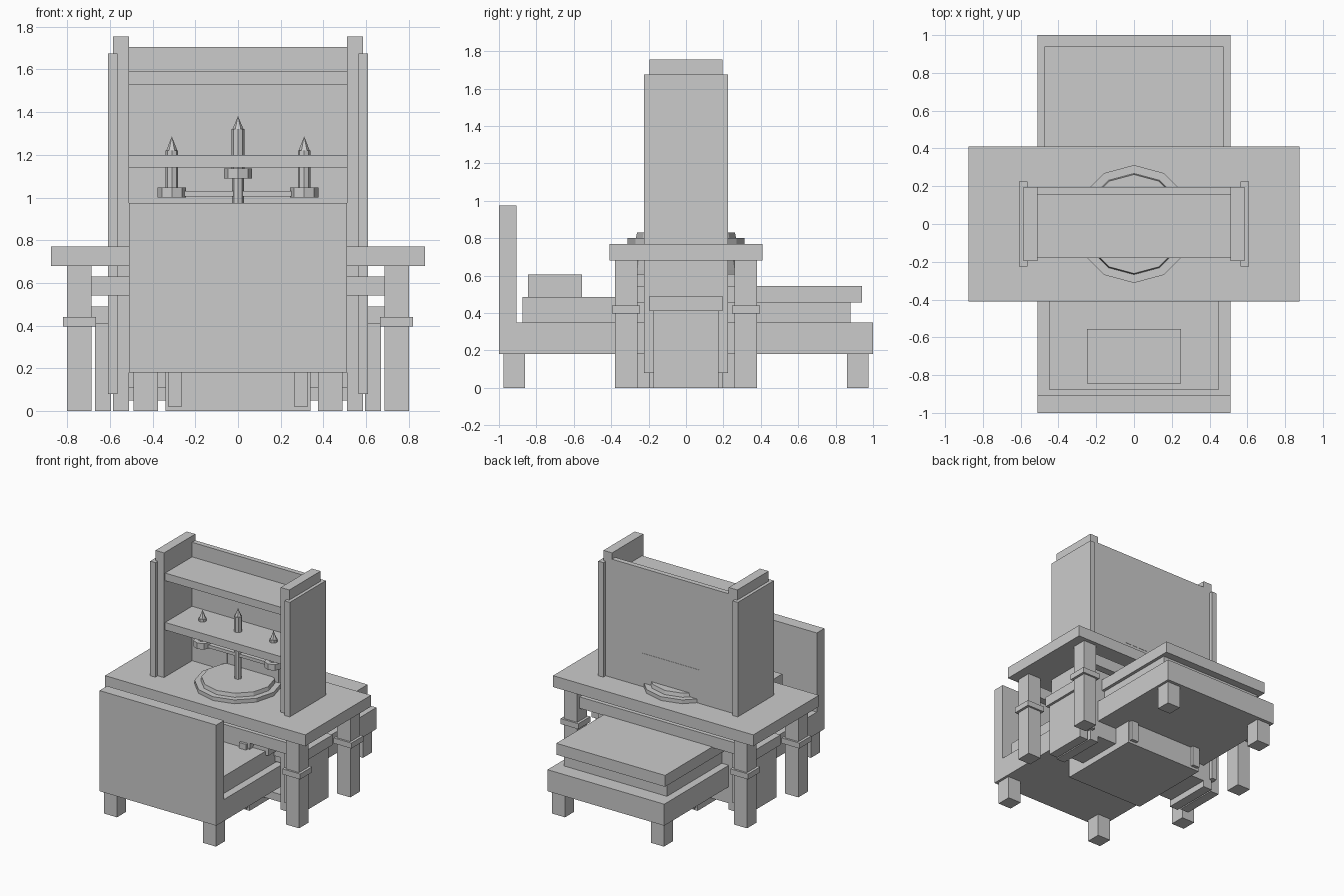
import bpy, bmesh, math
from mathutils import Matrix

if "Cube" in bpy.data.objects:
    bpy.data.objects.remove(bpy.data.objects["Cube"])


def finish(name, bm):
    me = bpy.data.meshes.new(name)
    bm.to_mesh(me)
    bm.free()
    ob = bpy.data.objects.new(name, me)
    bpy.context.collection.objects.link(ob)
    return ob


def box(name, x0, x1, y0, y1, z0, z1):
    bm = bmesh.new()
    m = Matrix.LocRotScale(((x0 + x1) / 2, (y0 + y1) / 2, (z0 + z1) / 2), None,
                           (x1 - x0, y1 - y0, z1 - z0))
    bmesh.ops.create_cube(bm, size=1, matrix=m)
    return finish(name, bm)


def mirrored(name, x0, x1, y0, y1, z0, z1, mx=True, my=False):
    for sx in ((1, -1) if mx else (1,)):
        for sy in ((1, -1) if my else (1,)):
            xs, ys = sorted((sx * x0, sx * x1)), sorted((sy * y0, sy * y1))
            box(name, *xs, *ys, z0, z1)


def lathe(name, profile, sides, x=0, turn=0.0):
    """Stack of flat-faced rings from (radius, z) pairs, capped at both ends."""
    bm = bmesh.new()
    rings = []
    for r, z in profile:
        rings.append([bm.verts.new((x + r * math.cos(turn + math.tau * i / sides),
                                    r * math.sin(turn + math.tau * i / sides), z))
                      for i in range(sides)])
    for a, b in zip(rings, rings[1:]):
        for i in range(sides):
            j = (i + 1) % sides
            bm.faces.new((a[i], a[j], b[j], b[i]))
    bm.faces.new(rings[0][::-1])
    bm.faces.new(rings[-1])
    bmesh.ops.remove_doubles(bm, verts=bm.verts, dist=1e-5)
    return finish(name, bm)


# Bed
box("bed_frame", -.51, .51, -.905, 1, .18, .35)
box("bed_headboard", -.51, .51, -1, -.905, .18, .975)
mirrored("bed_leg", .375, .49, .86, .975, 0, .18, my=True)
box("mattress", -.45, .45, -.875, .88, .35, .485)
box("blanket", -.475, .475, -.3, .94, .455, .545)
box("pillow", -.25, .25, -.845, -.555, .485, .605)

# Table
box("table_top", -.875, .875, -.41, .41, .68, .77)
mirrored("table_leg", .685, .8, .26, .38, 0, .68, my=True)
mirrored("table_leg_collar", .665, .82, .245, .395, .397, .44, my=True)
mirrored("table_apron", -.685, .685, .29, .35, .54, .63, mx=False, my=True)

# Bookcase
mirrored("bookcase_side", .51, .585, -.195, .195, 0, 1.755)
mirrored("bookcase_outer_panel", .565, .61, -.225, .225, .08, 1.675)
box("bookcase_back", -.51, .51, .155, .195, .05, 1.705)
for z in (.05, .36, .70, 1.14, 1.53):
    box("bookcase_shelf", -.51, .51, -.18, .155, z, z + .06)

# Bench
box("bench_seat", -.69, .69, -.195, .195, .41, .49)
mirrored("bench_leg", .595, .67, -.175, .175, 0, .41)

# Chest with straps
box("chest_body", -.34, .34, -.34, .34, 0, .5)
box("chest_lid", -.345, .345, -.345, .345, .5, .61)
mirrored("chest_strap", .265, .325, .34, .365, .02, .53, my=True)

# Barrel
lathe("barrel_body", [(.26, 0), (.30, .2), (.325, .415), (.30, .63), (.262, .83)], 12, turn=math.pi / 2)
for z in (.04, .745):
    lathe("barrel_hoop", [(.312, z), (.312, z + .055)], 12, turn=math.pi / 2)

# Chair back rail, posts and seat
box("chair_back_rail", -.25, .25, .15, .197, .95, 1.035)
mirrored("chair_post", .20, .25, .15, .195, .45, .95)
box("chair_seat", -.25, .25, -.25, .197, .43, .48)

# Candle stand
lathe("candle_stand_stem", [(.027, 0), (.027, 1.1)], 8)
box("candle_stand_arm", -.31, .31, -.015, .015, 1.005, 1.03)
for x, z, top, tip in ((-.31, 1.0, 1.22, 1.285), (0, 1.09, 1.32, 1.38), (.31, 1.0, 1.22, 1.285)):
    lathe("candle_cup", [(.066, z), (.066, z + .047)], 8, x)
    lathe("candle", [(.03, z + .047), (.03, top)], 8, x)
    lathe("candle_flame", [(.026, top), (.0005, tip)], 6, x)
